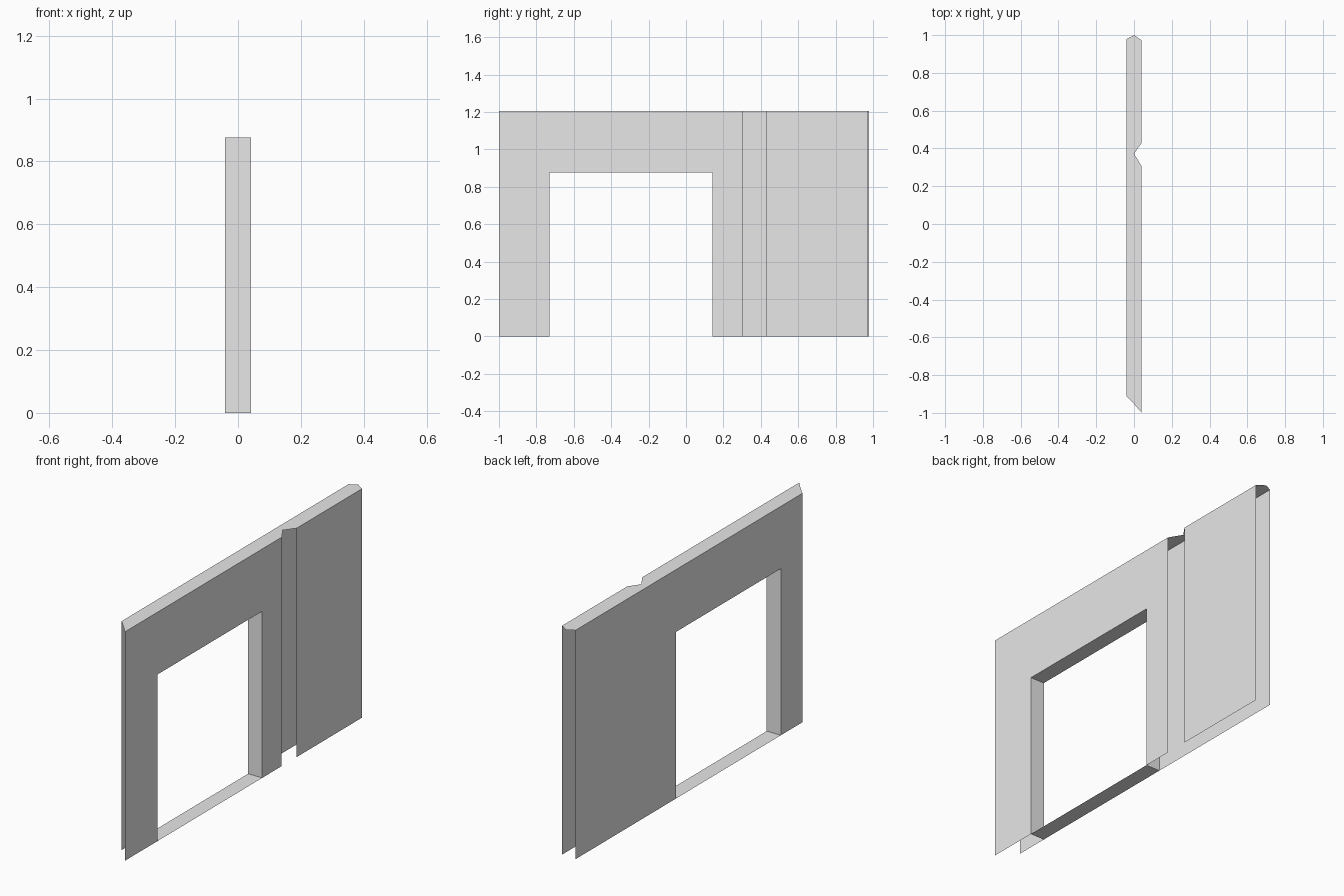
import bpy

cube = bpy.data.objects.get("Cube")
if cube:
    bpy.data.objects.remove(cube, do_unlink=True)

HALF = 0.041                 # half the wall thickness
TOP = 1.205                  # wall height
DOOR_A, DOOR_B, DOOR_TOP = -0.73, 0.143, 0.877

grey = bpy.data.materials.new("plain grey")
grey.use_nodes = True
grey.diffuse_color = (0.8, 0.8, 0.8, 1)
grey.node_tree.nodes["Principled BSDF"].inputs["Base Color"].default_value = (0.8, 0.8, 0.8, 1)


def sheet(name, points, flip=False):
    """One flat open face from its outline."""
    if flip:
        points = points[::-1]
    mesh = bpy.data.meshes.new(name)
    mesh.from_pydata(points, [], [list(range(len(points)))])
    mesh.materials.append(grey)
    obj = bpy.data.objects.new(name, mesh)
    bpy.context.collection.objects.link(obj)
    return obj


def wall_outline(x, start, end):
    """Wall side with a doorway cut up from the floor."""
    outline = [(start, 0), (DOOR_A, 0), (DOOR_A, DOOR_TOP), (DOOR_B, DOOR_TOP),
               (DOOR_B, 0), (end, 0), (end, TOP), (start, TOP)]
    return [(x, y, z) for y, z in outline]


# Wall sides: the left one is broken by the junction notch
sheet("left_wall_side", wall_outline(HALF, -1, 0.305))
sheet("left_wall_side_rear", [(HALF, y, z) for y, z in
                              ((0.43, 0), (0.972, 0), (0.972, TOP), (0.43, TOP))])
sheet("right_wall_side", wall_outline(-HALF, -0.91, 0.978), flip=True)

# Top cap with mitred ends and the notch
cap = [(-HALF, -0.91), (0, -0.953), (HALF, -1), (HALF, 0.305), (0, 0.372),
       (HALF, 0.43), (HALF, 0.972), (0, 1), (-HALF, 0.978)]
sheet("wall_top", [(x, y, TOP) for x, y in cap])

# Doorway lining: two jambs, head and sill
for name, y, flip in (("front_jamb", DOOR_A, True), ("rear_jamb", DOOR_B, False)):
    sheet(name, [(-HALF, y, 0), (HALF, y, 0), (HALF, y, DOOR_TOP), (-HALF, y, DOOR_TOP)], flip)
for name, z, flip in (("door_head", DOOR_TOP, True), ("door_sill", 0, False)):
    sheet(name, [(-HALF, DOOR_A, z), (HALF, DOOR_A, z), (HALF, DOOR_B, z), (-HALF, DOOR_B, z)], flip)
